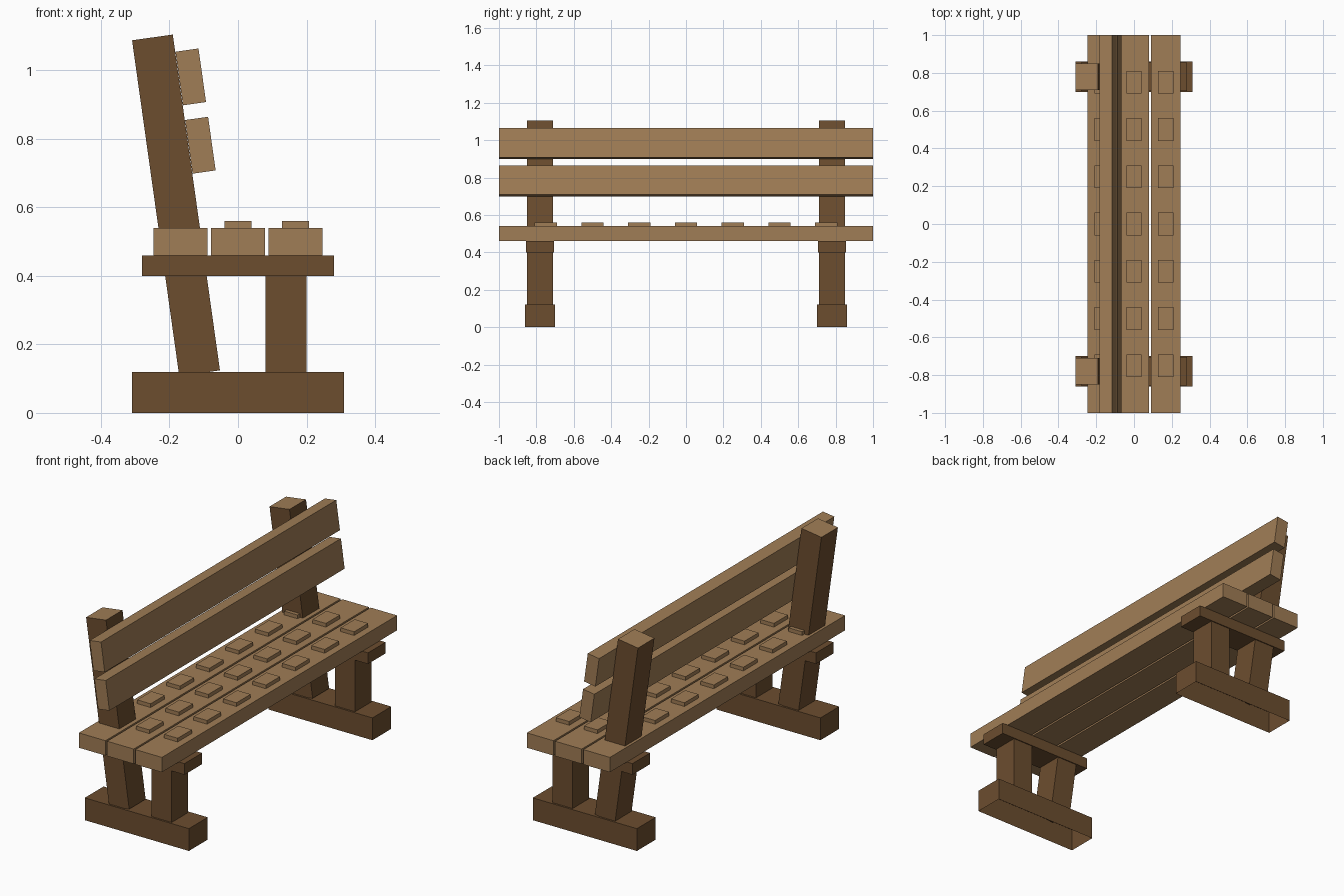
import bpy, bmesh, math
from mathutils import Matrix, Vector

if "Cube" in bpy.data.objects:
    bpy.data.objects.remove(bpy.data.objects["Cube"])

TILT = math.radians(-8)


def material(name, color):
    m = bpy.data.materials.new(name)
    m.diffuse_color = (*color, 1.0)
    m.use_nodes = True
    m.node_tree.nodes["Principled BSDF"].inputs["Base Color"].default_value = m.diffuse_color
    return m


LIGHT = material("light wood", (0.352, 0.205, 0.092))
DARK = material("dark wood", (0.150, 0.075, 0.028))


def box(name, center, size, mats, tilt=0.0, open_bottom=False):
    """Box of the given size, tilted about y; a second material goes on its top face."""
    bm = bmesh.new()
    bmesh.ops.create_cube(bm, size=1.0, matrix=Matrix.Diagonal((*size, 1.0)))
    for f in bm.faces:
        if f.normal.z > 0.9:
            f.material_index = len(mats) - 1
    if open_bottom:
        low = [f for f in bm.faces if f.normal.z < -0.9]
        bmesh.ops.delete(bm, geom=low, context='FACES_ONLY')
    bm.transform(Matrix.Translation(Vector(center)) @ Matrix.Rotation(tilt, 4, 'Y'))
    me = bpy.data.meshes.new(name)
    bm.to_mesh(me)
    bm.free()
    for m in mats:
        me.materials.append(m)
    ob = bpy.data.objects.new(name, me)
    bpy.context.collection.objects.link(ob)
    return ob


# Two end frames: foot, front leg, leaning back post with pale end grain, seat rail
for side, y in (("near", -0.78), ("far", 0.78)):
    box(f"foot_{side}", (0, y, 0.06), (0.62, 0.16, 0.12), [DARK], open_bottom=True)
    box(f"front_leg_{side}", (0.14, y, 0.265), (0.12, 0.14, 0.29), [DARK])
    box(f"back_post_{side}", (-0.181, y, 0.606), (0.12, 0.14, 0.99), [DARK, LIGHT], TILT)
    box(f"seat_rail_{side}", (0, y, 0.43), (0.56, 0.15, 0.06), [DARK])

# Seat slats with rows of raised square plates
for i in range(3):
    x = (i - 1) * 0.168
    box(f"seat_slat_{i + 1}", (x, 0, 0.50), (0.158, 2.0, 0.08), [LIGHT])
    for j in range(7):
        box(f"seat_plate_{i + 1}_{j + 1}", (x, (j - 3) * 0.25, 0.55),
            (0.08, 0.12, 0.02), [LIGHT])

# Backrest slats on the front of the posts
for i, (x, z) in enumerate(((-0.110, 0.7815), (-0.138, 0.981))):
    box(f"back_slat_{i + 1}", (x, 0, z), (0.068, 2.0, 0.158), [LIGHT], TILT)
